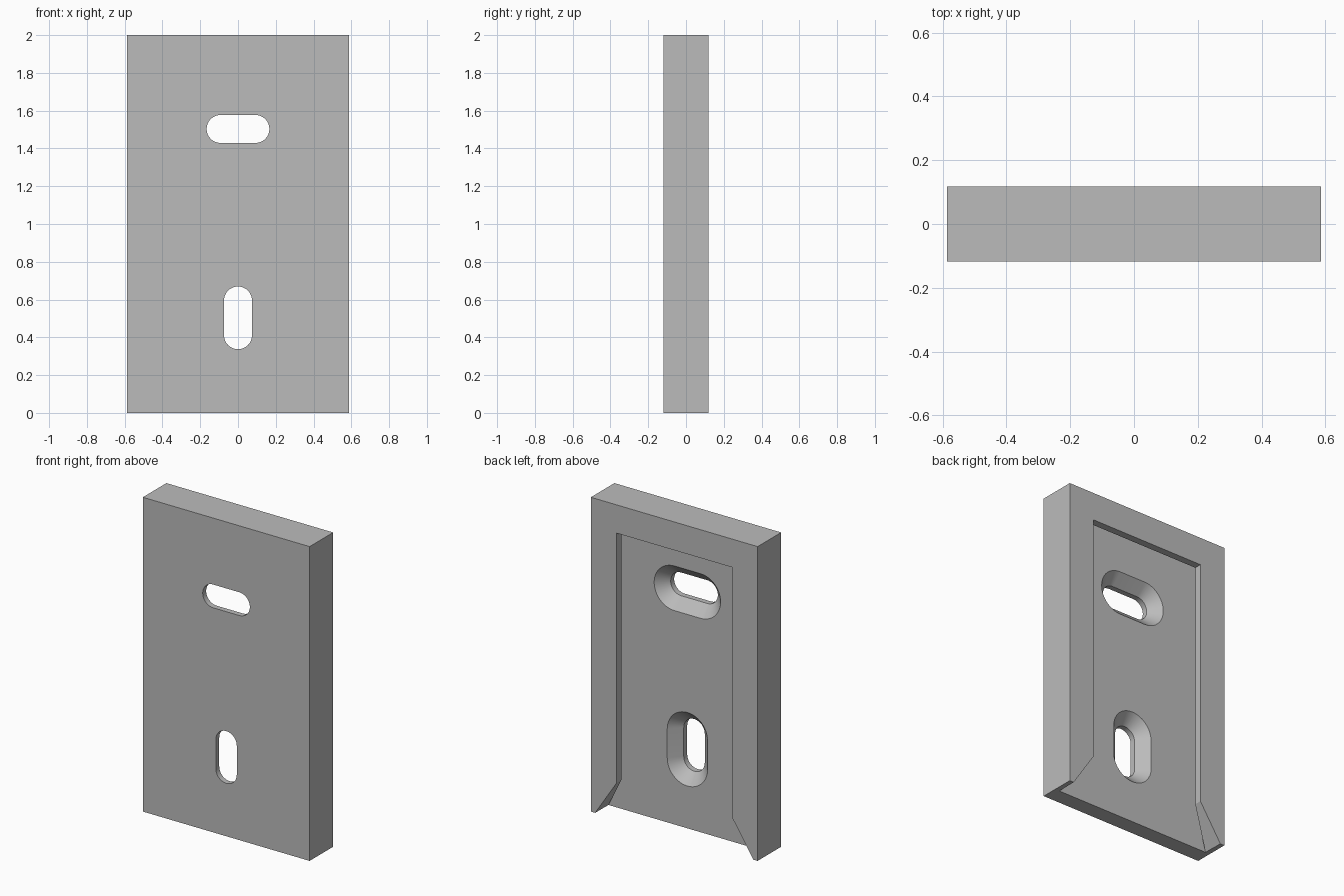
import bpy, bmesh, math

default_cube = bpy.data.objects.get("Cube")
if default_cube:
    bpy.data.objects.remove(default_cube, do_unlink=True)

HALF_W, HALF_D, HEIGHT = 0.587, 0.118, 2.0
FLOOR_Y = HALF_D - 0.132      # pocket floor
LIP_Y = HALF_D - 0.047        # where the undercut begins

grey = bpy.data.materials.new("plain grey")
grey.use_nodes = True
colour = (0.5, 0.5, 0.5, 1)
grey.diffuse_color = colour
grey.node_tree.nodes["Principled BSDF"].inputs["Base Color"].default_value = colour


def loft(name, rings):
    """Solid from (y, [(x, z), ...]) outlines with equal point counts."""
    bm = bmesh.new()
    loops = [[bm.verts.new((x, y, z)) for x, z in pts] for y, pts in rings]
    n = len(loops[0])
    for a, b in zip(loops, loops[1:]):
        for i in range(n):
            j = (i + 1) % n
            bm.faces.new((a[i], a[j], b[j], b[i]))
    bm.faces.new(loops[0])
    bm.faces.new(loops[-1])
    bmesh.ops.connect_verts_nonplanar(bm, angle_limit=0.001, faces=bm.faces[:])
    bmesh.ops.recalc_face_normals(bm, faces=bm.faces[:])
    mesh = bpy.data.meshes.new(name)
    bm.to_mesh(mesh)
    bm.free()
    mesh.materials.append(grey)
    obj = bpy.data.objects.new(name, mesh)
    bpy.context.collection.objects.link(obj)
    return obj


def pocket_outline(half, top, mouth):
    """Pocket that flares out to an open mouth at the bottom."""
    right = [(mouth, -0.1), (mouth, 0), (half, 0.23), (half, top)]
    return right + [(-x, z) for x, z in reversed(right)]


def slot_outline(cz, r, upright, steps=24):
    """Rounded slot, lying or upright."""
    pts = []
    for side in (1, -1):
        for i in range(steps + 1):
            a = math.pi * (i / steps - 0.5)
            u, v = side * (0.092 + r * math.cos(a)), side * r * math.sin(a)
            pts.append((-v, cz + u) if upright else (u, cz + v))
    return pts


# Plate body
w = HALF_W
block = [(-w, 0), (w, 0), (w, HEIGHT), (-w, HEIGHT)]
plate = loft("mounting_plate", [(-HALF_D, block), (HALF_D, block)])

# Undercut pocket in the back
lip = pocket_outline(0.406, 1.82, 0.557)
floor = pocket_outline(0.5, 1.915, 0.555)
cutters = [loft("pocket_cutter", [(HALF_D + 0.1, lip), (LIP_Y, lip), (FLOOR_Y, floor)])]

# Countersunk screw slots
for name, cz, upright in (("upper_slot_cutter", 1.503, False),
                          ("lower_slot_cutter", 0.503, True)):
    small = slot_outline(cz, 0.074, upright)
    large = slot_outline(cz, 0.142, upright)
    cutters.append(loft(name, [(-0.2, small), (FLOOR_Y - 0.069, small),
                               (FLOOR_Y, large), (FLOOR_Y + 0.03, large)]))

for cutter in cutters:
    cutter.hide_render = True
    mod = plate.modifiers.new(cutter.name, "BOOLEAN")
    mod.operation = "DIFFERENCE"
    mod.solver = "EXACT"
    mod.object = cutter

# Bake the cuts and drop the cutters
graph = bpy.context.evaluated_depsgraph_get()
cut_mesh = bpy.data.meshes.new_from_object(plate.evaluated_get(graph))
plate.modifiers.clear()
plate.data = cut_mesh
for cutter in cutters:
    bpy.data.objects.remove(cutter, do_unlink=True)

bpy.ops.object.select_all(action="DESELECT")
plate.select_set(True)
bpy.context.view_layer.objects.active = plate
bpy.ops.object.shade_smooth_by_angle(angle=math.radians(25))
